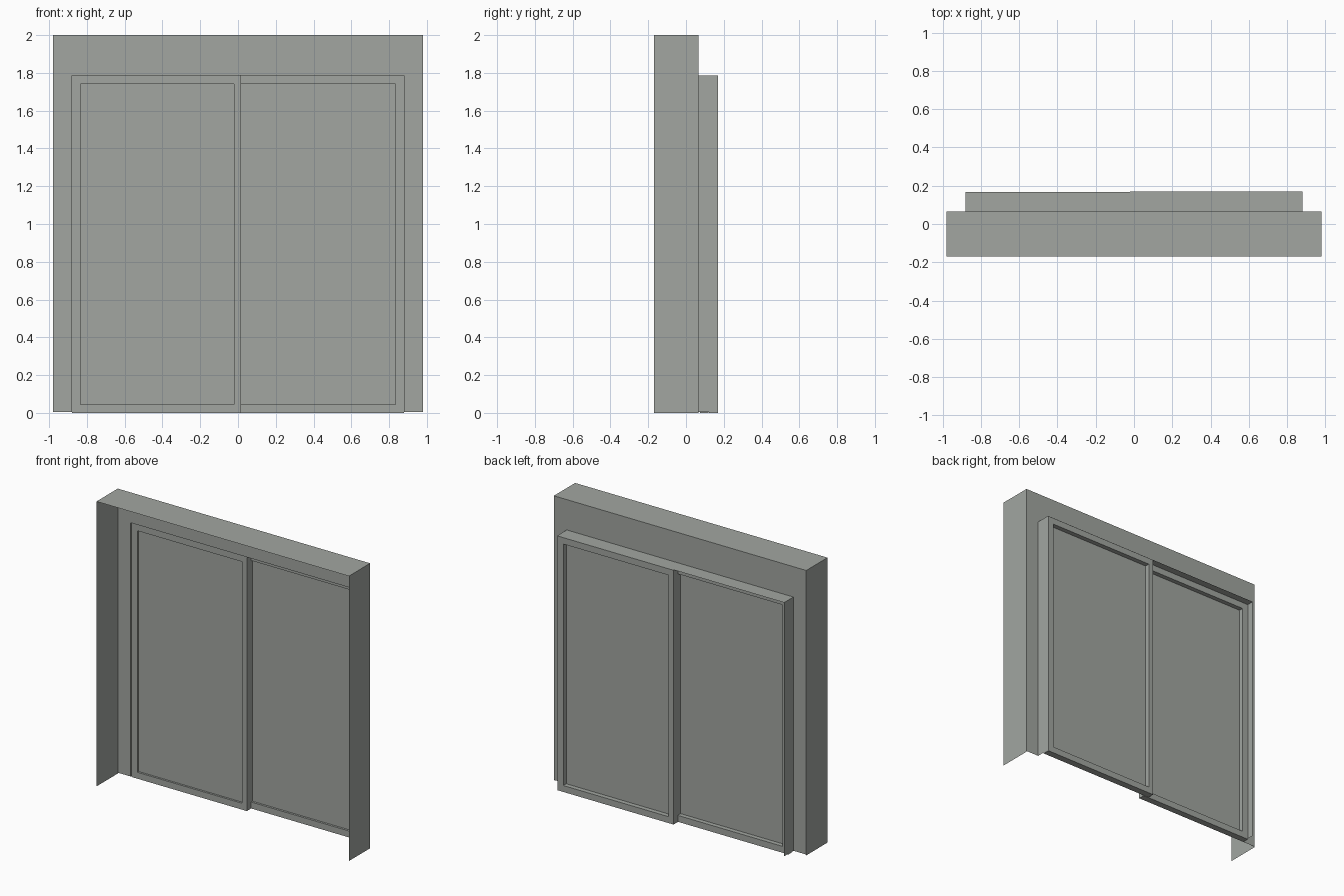
import bpy, bmesh

if "Cube" in bpy.data.objects:
    bpy.data.objects.remove(bpy.data.objects["Cube"])

paint = bpy.data.materials.new("pale_grey")
paint.diffuse_color = (0.36, 0.38, 0.355, 1)
paint.use_nodes = True
paint.node_tree.nodes["Principled BSDF"].inputs["Base Color"].default_value = paint.diffuse_color

W, H = 0.98, 2.0            # wall half width and height
OW, OH = 0.88, 1.787        # opening half width and height
FRONT, WALL, BACK = -0.17, 0.066, 0.168
BASE = 0.006                # wall sheets stop just above the floor


def make(name, build):
    bm = bmesh.new()
    build(bm)
    me = bpy.data.meshes.new(name)
    bm.to_mesh(me)
    bm.free()
    me.materials.append(paint)
    ob = bpy.data.objects.new(name, me)
    bpy.context.collection.objects.link(ob)
    return ob


def face(bm, *pts):
    bm.faces.new([bm.verts.new(p) for p in pts])


def arch(name, hw, top, base, y0, y1):
    """Open sheet running up one side, across the top and down the other."""
    def build(bm):
        path = [(-hw, base), (-hw, top), (hw, top), (hw, base)]
        rows = [[bm.verts.new((x, y, z)) for x, z in path] for y in (y0, y1)]
        for i in range(3):
            bm.faces.new((rows[0][i], rows[0][i + 1], rows[1][i + 1], rows[1][i]))
    return make(name, build)


# Outer surround: thin top and side sheets
arch("wall_surround", W, H, 0.0, FRONT, WALL)


# Wall sheet around the opening
def wall(bm):
    for x0, x1, z0, z1 in ((-W, -OW, BASE, OH), (OW, W, BASE, OH), (-W, W, OH, H)):
        face(bm, (x0, WALL, z0), (x1, WALL, z0), (x1, WALL, z1), (x0, WALL, z1))


make("wall_face", wall)

# Frame lining behind the opening
arch("frame_lining", OW, OH, BASE, WALL, BACK)


# Sliding doors: closed rectangular frame with a recessed panel
def door(name, x0, x1, y0, y1, panel_y):
    b = 0.045
    s = 0.037                # narrow meeting stile
    a = b if x0 < -0.5 else s
    c = b if x1 > 0.5 else s
    z1 = OH - 0.002

    def ring(bm):
        outer = [(x0, 0), (x1, 0), (x1, z1), (x0, z1)]
        inner = [(x0 + a, b), (x1 - c, b), (x1 - c, z1 - b), (x0 + a, z1 - b)]
        loops = [[bm.verts.new((x, y, z)) for x, z in pts]
                 for pts, y in ((outer, y0), (inner, y0), (inner, y1), (outer, y1))]
        for k in range(4):
            p, q = loops[k], loops[(k + 1) % 4]
            for i in range(4):
                j = (i + 1) % 4
                bm.faces.new((p[i], p[j], q[j], q[i]))
        bmesh.ops.recalc_face_normals(bm, faces=bm.faces)

    def panel(bm):
        p = panel_y
        face(bm, (x0 + a, p, b), (x1 - c, p, b), (x1 - c, p, z1 - b), (x0 + a, p, z1 - b))

    make(name + "_frame", ring)
    make(name + "_panel", panel)


door("left_door", -OW + 0.001, 0.017, 0.074, 0.120, 0.088)
door("right_door", -0.022, OW - 0.001, 0.122, 0.170, 0.137)
